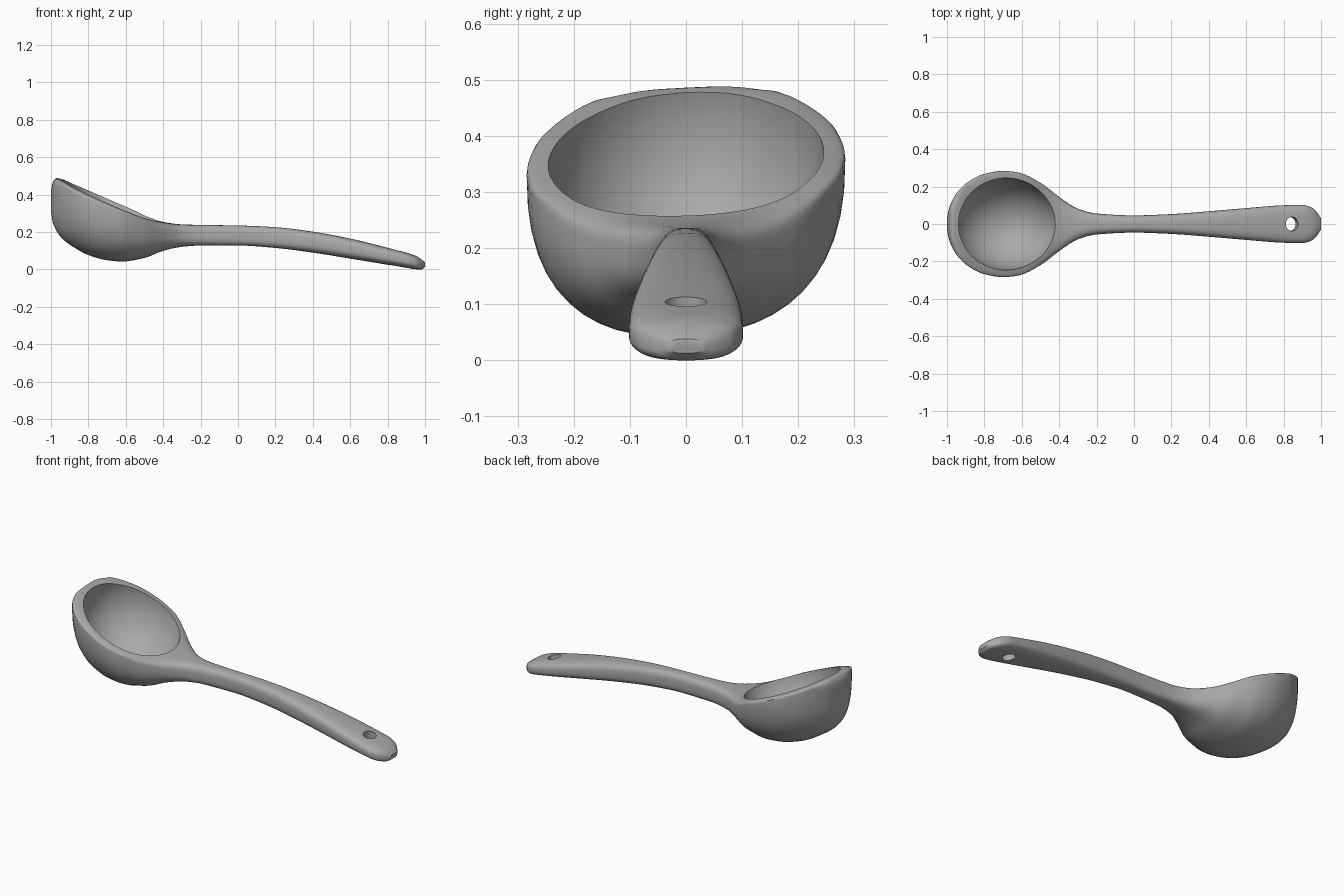
import bpy, bmesh, math
from mathutils import Matrix

cube = bpy.data.objects.get("Cube")
if cube:
    bpy.data.objects.remove(cube, do_unlink=True)

grey = bpy.data.materials.new("plain grey")
grey.use_nodes = True
grey.diffuse_color = (0.4, 0.4, 0.4, 1)
grey.node_tree.nodes["Principled BSDF"].inputs["Base Color"].default_value = (0.4, 0.4, 0.4, 1)

# Stations along the ladle: x, half width, top z, bottom z
STATIONS = [
    (-1, .03, .42, .31), (-.99, .08, .465, .25), (-.97, .13, .486, .205),
    (-.94, .175, .478, .165), (-.88, .23, .45, .12), (-.8, .268, .415, .077),
    (-.7, .284, .371, .05), (-.62, .276, .337, .043), (-.5, .22, .286, .062),
    (-.4, .145, .253, .1), (-.3, .082, .241, .121), (-.2, .056, .238, .128),
    (0, .046, .235, .128), (.2, .053, .226, .115), (.4, .068, .202, .09),
    (.6, .085, .165, .058), (.8, .1, .116, .025), (.9, .102, .09, .009),
    (.95, .088, .073, .001), (.98, .06, .055, 0), (1, .03, .038, .013),
]
STEPS, AROUND = 4, 48


def mix(a, b, f):
    return a + (b - a) * f


def slope(i, c):
    """Monotone slope of column c at station i."""
    lo, hi = max(i - 1, 0), min(i + 1, len(STATIONS) - 1)
    def rise(p, q):
        return (STATIONS[q][c] - STATIONS[p][c]) / (STATIONS[q][0] - STATIONS[p][0])
    if lo == i or hi == i:
        return rise(lo, hi)
    a, b = rise(lo, i), rise(i, hi)
    return 2 * a * b / (a + b) if a * b > 0 else 0


def sample(i, f, c):
    """Smooth value of column c between stations i and i + 1."""
    p, q = STATIONS[i], STATIONS[i + 1]
    d = q[0] - p[0]
    s = f * f * (3 - 2 * f)
    return (mix(p[c], q[c], s) + d * slope(i, c) * f * (1 - f) ** 2
            - d * slope(i + 1, c) * f * f * (1 - f))


def section(x, w, top, bottom):
    """Rounded cross-section: bowl shape at low x, rounded bar along the handle."""
    handle = min(max((x + .55) / .3, 0), 1)
    tip = min(max((-.94 - x) / .06, 0), 1)
    centre = mix(bottom, top, mix(mix(.92, .6, tip), .5, handle))
    upper, lower = mix(4, 3, handle), mix(2.4, 3, handle)
    roll = .05 * (1 - handle)
    ring = []
    for k in range(AROUND):
        a = math.tau * k / AROUND
        ca, sa = math.cos(a), math.sin(a)
        n, h = (upper, top - centre) if sa >= 0 else (lower, centre - bottom)
        y = w * math.copysign(abs(ca) ** (2 / n), ca)
        z = centre + h * math.copysign(abs(sa) ** (2 / n), sa)
        ring.append((x, y, z + roll * y))
    return ring


def make_object(name, bm):
    bmesh.ops.recalc_face_normals(bm, faces=bm.faces)
    mesh = bpy.data.meshes.new(name)
    bm.to_mesh(mesh)
    bm.free()
    mesh.materials.append(grey)
    obj = bpy.data.objects.new(name, mesh)
    bpy.context.collection.objects.link(obj)
    return obj


# Solid body: bowl and handle in one loft
bm = bmesh.new()
rings = []
last = len(STATIONS) - 1
for i in range(last):
    for j in range(STEPS + (i == last - 1)):
        f = j / STEPS
        x = mix(STATIONS[i][0], STATIONS[i + 1][0], f)
        points = section(x, *(sample(i, f, c) for c in (1, 2, 3)))
        rings.append([bm.verts.new(p) for p in points])
for a, b in zip(rings, rings[1:]):
    for k in range(AROUND):
        m = (k + 1) % AROUND
        bm.faces.new((a[k], a[m], b[m], b[k]))
bm.faces.new(rings[0])
bm.faces.new(rings[-1])
ladle = make_object("ladle_body", bm)

# Bowl hollow: round scoop tilted with the rim
bm = bmesh.new()
bmesh.ops.create_uvsphere(bm, u_segments=64, v_segments=40, radius=.281)
bmesh.ops.transform(bm, verts=bm.verts, matrix=(
    Matrix.Translation((-.68, 0, .366)) @ Matrix.Rotation(math.radians(23), 4, "Y")
    @ Matrix.Diagonal((1, .875, 1, 1))))
for v in bm.verts:
    v.co.z += .05 * v.co.y
hollow = make_object("bowl_hollow_cutter", bm)

# Hanging hole near the handle end
bm = bmesh.new()
bmesh.ops.create_cone(bm, cap_ends=True, segments=32, radius1=.034, radius2=.034, depth=.5)
bmesh.ops.transform(bm, verts=bm.verts, matrix=(
    Matrix.Translation((.837, 0, .06)) @ Matrix.Rotation(math.radians(10), 4, "Y")
    @ Matrix.Diagonal((1, 1.1, 1, 1))))
hole = make_object("hanging_hole_cutter", bm)

bpy.context.view_layer.objects.active = ladle
for cutter in (hollow, hole):
    cutter.hide_render = True
    cut = ladle.modifiers.new(cutter.name, "BOOLEAN")
    cut.operation = "DIFFERENCE"
    cut.solver = "EXACT"
    cut.object = cutter
    bpy.ops.object.modifier_apply(modifier=cut.name)
    bpy.data.objects.remove(cutter, do_unlink=True)

# Smooth shading with crisp rims
bpy.ops.object.select_all(action="DESELECT")
ladle.select_set(True)
bpy.ops.object.shade_smooth_by_angle(angle=math.radians(40))
